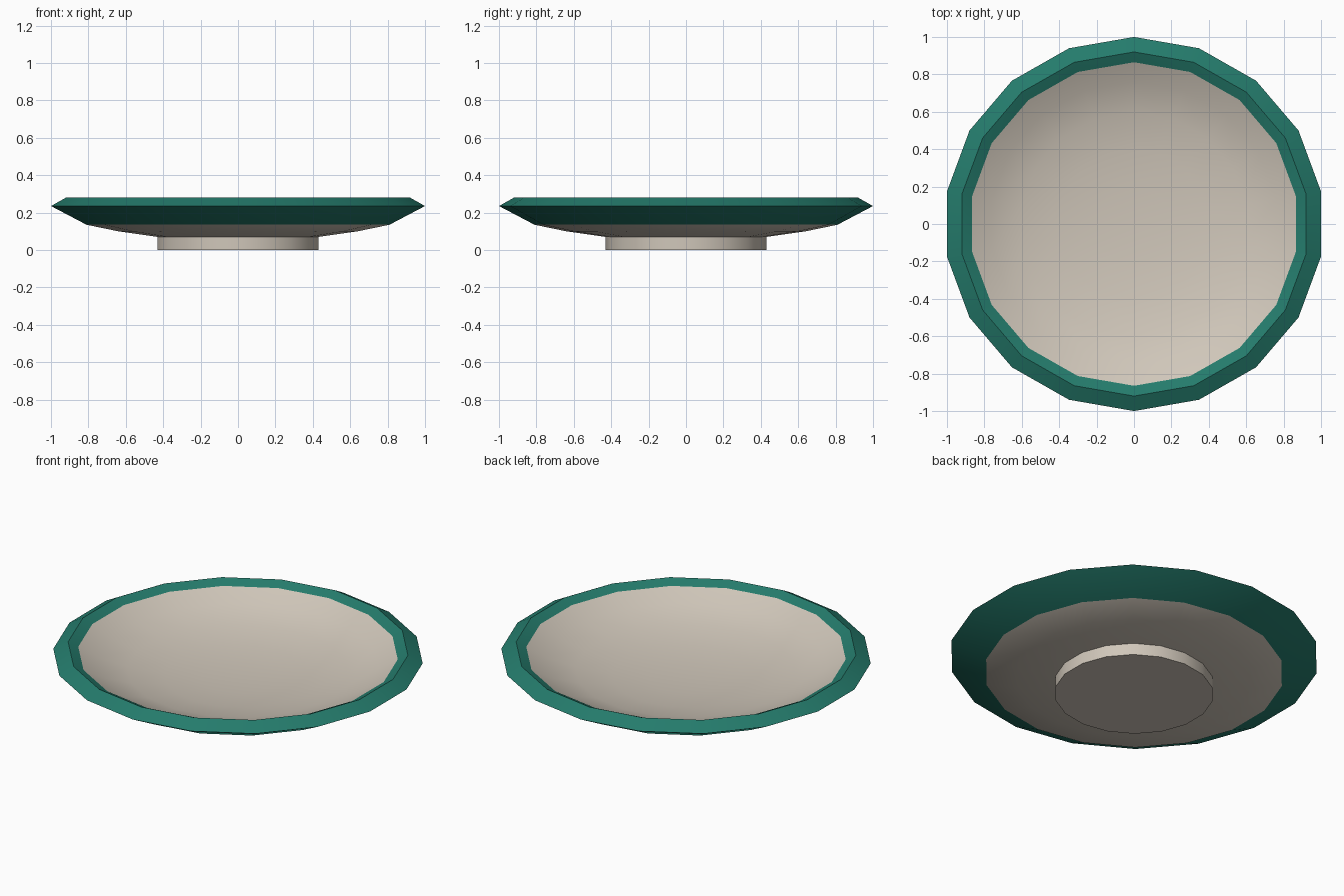
import bpy, bmesh, math

cube = bpy.data.objects.get("Cube")
if cube:
    bpy.data.objects.remove(cube, do_unlink=True)

SIDES = 18
X_STRETCH = 1 / math.cos(math.radians(10))  # makes the dish equally wide and deep


def material(name, color):
    mat = bpy.data.materials.new(name)
    mat.use_nodes = True
    mat.diffuse_color = color
    mat.node_tree.nodes["Principled BSDF"].inputs["Base Color"].default_value = color
    return mat


def lathe(name, profile, mats):
    """Turn (radius, height, material index) points; the index colours the band after each point."""
    bm = bmesh.new()
    rings = []
    for radius, z, _ in profile:
        if radius == 0:
            rings.append([bm.verts.new((0, 0, z))] * SIDES)
            continue
        ring = []
        for i in range(SIDES):
            a = math.tau * i / SIDES
            ring.append(bm.verts.new((radius * X_STRETCH * math.sin(a), radius * math.cos(a), z)))
        rings.append(ring)
    for (_, _, slot), low, high in zip(profile, rings, rings[1:]):
        for i in range(SIDES):
            j = (i + 1) % SIDES
            corners = dict.fromkeys((low[i], low[j], high[j], high[i]))
            bm.faces.new(list(corners)).material_index = slot
    bmesh.ops.recalc_face_normals(bm, faces=bm.faces)
    mesh = bpy.data.meshes.new(name)
    bm.to_mesh(mesh)
    bm.free()
    for mat in mats:
        mesh.materials.append(mat)
    obj = bpy.data.objects.new(name, mesh)
    bpy.context.collection.objects.link(obj)
    bpy.ops.object.select_all(action='DESELECT')
    obj.select_set(True)
    bpy.context.view_layer.objects.active = obj
    bpy.ops.object.shade_smooth_by_angle(angle=math.radians(30))
    return obj


stoneware = material("warm_stoneware", (0.63, 0.57, 0.49, 1))
glaze = material("green_glaze", (0.018, 0.2, 0.15, 1))
BODY, RIM = 0, 1

# Dish: underside, green rim with a ridge, then the hollow
lathe("dish", [
    (0, 0.07, BODY), (0.43, 0.07, BODY), (0.64, 0.1, BODY),
    (0.81, 0.135, RIM), (1, 0.235, RIM), (0.92, 0.28, RIM), (0.865, 0.253, BODY),
    (0.76, 0.195, BODY), (0.6, 0.145, BODY), (0.4, 0.113, BODY),
    (0.2, 0.098, BODY), (0, 0.094, BODY),
], [stoneware, glaze])

# Foot: short closed drum under the dish
lathe("foot", [(0, 0, BODY), (0.43, 0, BODY), (0.43, 0.072, BODY), (0, 0.072, BODY)], [stoneware])
